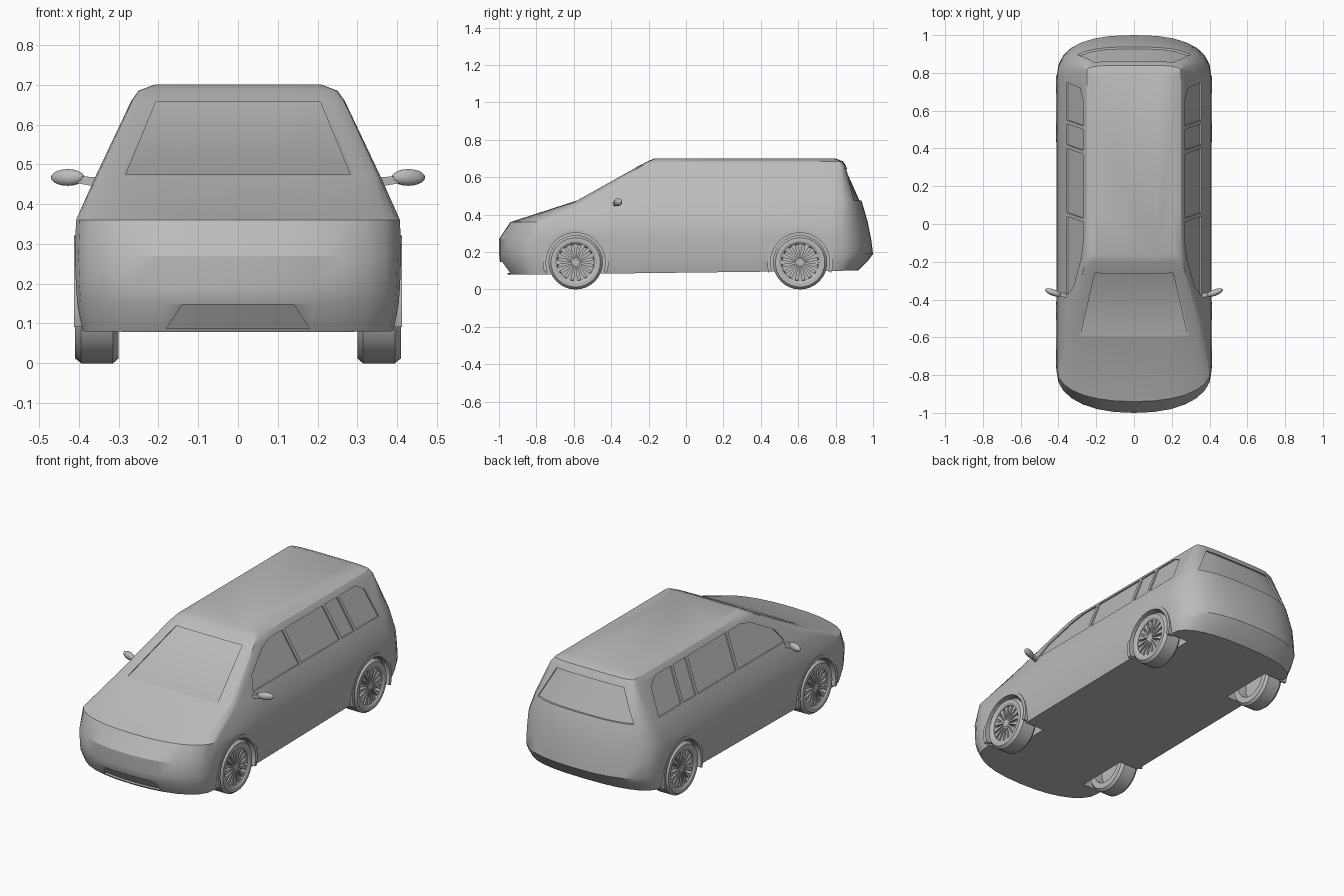
import bpy, bmesh
from math import sin, cos, pi, radians
from mathutils import Vector, Matrix
from mathutils.bvhtree import BVHTree

cube = bpy.data.objects.get("Cube")
if cube:
    bpy.data.objects.remove(cube, do_unlink=True)

paint = bpy.data.materials.new("plain_grey")
paint.use_nodes = True
GREY = (0.5, 0.5, 0.5, 1)
paint.diffuse_color = GREY
paint.node_tree.nodes["Principled BSDF"].inputs["Base Color"].default_value = GREY


def loft(bm, rings, closed=False):
    """Skin consecutive closed rings, capping the ends unless closed."""
    vs = [[bm.verts.new(p) for p in ring] for ring in rings]
    n = len(vs[0])
    pairs = list(zip(vs, vs[1:])) + ([(vs[-1], vs[0])] if closed else [])
    for a, b in pairs:
        for i in range(n):
            j = (i + 1) % n
            bm.faces.new((a[i], a[j], b[j], b[i]))
    if not closed:
        bm.faces.new(vs[0])
        bm.faces.new(vs[-1])


def finish(name, bm):
    bmesh.ops.recalc_face_normals(bm, faces=bm.faces)
    mesh = bpy.data.meshes.new(name)
    bm.to_mesh(mesh)
    bm.free()
    mesh.materials.append(paint)
    obj = bpy.data.objects.new(name, mesh)
    bpy.context.collection.objects.link(obj)
    return obj


def activate(obj):
    bpy.ops.object.select_all(action="DESELECT")
    obj.select_set(True)
    bpy.context.view_layer.objects.active = obj


def smooth(obj, angle=30):
    activate(obj)
    bpy.ops.object.shade_smooth_by_angle(angle=radians(angle))


def cut(obj, cutter):
    cutter.hide_render = True
    mod = obj.modifiers.new("cut", "BOOLEAN")
    mod.operation, mod.solver, mod.object = "DIFFERENCE", "EXACT", cutter
    activate(obj)
    bpy.ops.object.modifier_apply(modifier=mod.name)
    bpy.data.objects.remove(cutter, do_unlink=True)


def outline(z, w, front, front_corner, rear, rear_corner, ef, er):
    """Plan outline of the body at one height, rounded at nose and tail."""
    half = []
    ts = [i * pi / 14 for i in range(8)]
    for t in ts:
        s, c = abs(sin(t)) ** ef, max(cos(t), 0) ** ef
        half.append((w * s, front_corner + (front - front_corner) * c))
    for k in (0.25, 0.5, 0.75):
        half.append((w, front_corner + (rear_corner - front_corner) * k))
    for t in reversed(ts):
        s, c = abs(sin(t)) ** er, max(cos(t), 0) ** er
        half.append((w * s, rear_corner + (rear - rear_corner) * c))
    tilt = 0.012 if z < 0.1 else 0
    pts = half + [(-x, y) for x, y in half[-2:0:-1]]
    return [(x, y, z + tilt * y) for x, y in pts]


# Body shell: height, half width, nose, nose corner, tail, tail corner, roundness
LEVELS = [
    (0.09, 0.39, -0.95, -0.77, 0.92, 0.78, 0.9, 0.8),
    (0.15, 0.404, -0.995, -0.78, 0.97, 0.78, 0.9, 0.8),
    (0.19, 0.407, -1.0, -0.78, 1.0, 0.78, 0.9, 0.8),
    (0.27, 0.41, -1.0, -0.78, 0.99, 0.77, 0.9, 0.8),
    (0.36, 0.407, -0.94, -0.77, 0.972, 0.77, 0.9, 0.8),
    (0.47, 0.358, -0.6, -0.5, 0.94, 0.79, 0.4, 0.7),
    (0.66, 0.268, -0.255, -0.21, 0.855, 0.81, 0.4, 0.5),
    (0.685, 0.25, -0.205, -0.17, 0.84, 0.8, 0.4, 0.5),
    (0.7, 0.21, -0.17, -0.14, 0.8, 0.76, 0.4, 0.5),
]
bm = bmesh.new()
loft(bm, [outline(*lv) for lv in LEVELS])
bmesh.ops.recalc_face_normals(bm, faces=bm.faces)
surface = BVHTree.FromBMesh(bm)
body = finish("body", bm)

# Recessed panes, projected on to the shell
panes = bmesh.new()


def pane(columns, direction, depth):
    """Each column is an (upper, lower) pair of ray start points."""
    d = Vector(direction)
    rings = []
    for top, low in columns:
        a, b = (surface.ray_cast(Vector(p), d)[0] for p in (top, low))
        rings.append((a + d * depth, b + d * depth, b - d * 0.05, a - d * 0.05))
    loft(panes, rings)


def end_pane(side, top_x, top_z, low_x, low_z, depth):
    ks = [i / 4 - 1 for i in range(9)]
    pane([((k * top_x, side * 2, top_z), (k * low_x, side * 2, low_z)) for k in ks],
         (0, -side, 0), depth)


end_pane(-1, 0.207, 0.656, 0.282, 0.474, 0.016)   # windshield
end_pane(1, 0.21, 0.645, 0.3, 0.475, 0.01)        # rear window
end_pane(-1, 0.14, 0.148, 0.18, 0.087, 0.018)     # lower intake

# Side windows: (upper y, upper z, lower y) columns
SILL, HEAD = 0.474, 0.656
SIDE = [
    [(-0.37, 0.49, -0.37), (-0.33, 0.55, -0.32), (-0.18, 0.635, -0.18),
     (-0.1, HEAD, -0.08), (0.01, HEAD, 0.04)],
    [(0.03, HEAD, 0.06), (0.37, HEAD, 0.4)],
    [(0.39, HEAD, 0.42), (0.5, HEAD, 0.53)],
    [(0.52, HEAD, 0.55), (0.66, HEAD, 0.69), (0.72, 0.62, 0.75)],
]
for s in (1, -1):
    for cols in SIDE:
        pane([((s, y, z), (s, yl, SILL)) for y, z, yl in cols], (-s, 0, 0), 0.008)
cut(body, finish("pane_cutter", panes))


def sweep(bm, profile, side, centre, start=0.0, end=360.0, steps=32):
    """Turn an (x, radius) profile about a wheel axle."""
    full = end - start >= 360
    rings = []
    for i in range(steps if full else steps + 1):
        a = radians(start + (end - start) * i / steps)
        rings.append([(side * x, centre[0] + r * cos(a), centre[1] + r * sin(a))
                      for x, r in profile])
    loft(bm, rings, closed=full)


# Wheel wells
AXLES = {"front": (-0.59, 0.145), "rear": (0.61, 0.145)}
wells = bmesh.new()
for c in AXLES.values():
    for s in (1, -1):
        ring = [(c[0] + 0.165 * cos(i * pi / 20), c[1] + 0.165 * sin(i * pi / 20))
                for i in range(40)]
        loft(wells, [[(s * x, y, z) for y, z in ring] for x in (0.27, 0.5)])
cut(body, finish("well_cutter", wells))
smooth(body)

TYRE = [(0.3, 0.1), (0.3, 0.133), (0.314, 0.145), (0.394, 0.145),
        (0.41, 0.132), (0.41, 0.112), (0.403, 0.1), (0.37, 0.095), (0.34, 0.095)]
LIP = [(0.375, 0.158), (0.375, 0.176), (0.412, 0.176), (0.412, 0.158)]

for axle, c in AXLES.items():
    for side, s in (("left", 1), ("right", -1)):
        tag = axle + "_" + side
        # Tyre
        bm = bmesh.new()
        sweep(bm, TYRE, s, c)
        smooth(finish(tag + "_tyre", bm))
        # Rim: backing disc, hub and tapered spokes
        bm = bmesh.new()
        for r, x0, x1 in ((0.1, 0.35, 0.375), (0.02, 0.37, 0.401)):
            ring = [(c[0] + r * cos(i * pi / 16), c[1] + r * sin(i * pi / 16))
                    for i in range(32)]
            loft(bm, [[(s * x, y, z) for y, z in ring] for x in (x0, x1)])
        for i in range(16):
            a = i * pi / 8
            u, v = Vector((0, cos(a), sin(a))), Vector((0, -sin(a), cos(a)))
            hub = Vector((0, *c))
            rings = []
            for r, w in ((0.015, 0.003), (0.06, 0.006), (0.1, 0.013)):
                rings.append([hub + u * r + v * w * k + Vector((s * x, 0, 0))
                              for k, x in ((-1, 0.37), (1, 0.37), (1, 0.4), (-1, 0.4))])
            loft(bm, rings)
        smooth(finish(tag + "_rim", bm))
        # Arch lip
        bm = bmesh.new()
        sweep(bm, LIP, s, c, -18, 198, 28)
        smooth(finish(tag + "_arch", bm))

# Door mirrors
for side, s in (("left", 1), ("right", -1)):
    bm = bmesh.new()
    place = (Matrix.Translation((s * 0.428, -0.363, 0.467))
             @ Matrix.Rotation(s * radians(20), 4, "Z")
             @ Matrix.Diagonal((0.045, 0.017, 0.021, 1)))
    bmesh.ops.create_uvsphere(bm, u_segments=16, v_segments=10, radius=1, matrix=place)
    loft(bm, [[(s * x, y + dy, z + dz) for dy, dz in
               ((-h, -h), (h, -h), (h, h), (-h, h))]
              for x, y, z, h in ((0.35, -0.38, 0.455, 0.012), (0.41, -0.37, 0.462, 0.009))])
    smooth(finish(side + "_mirror", bm), 40)
